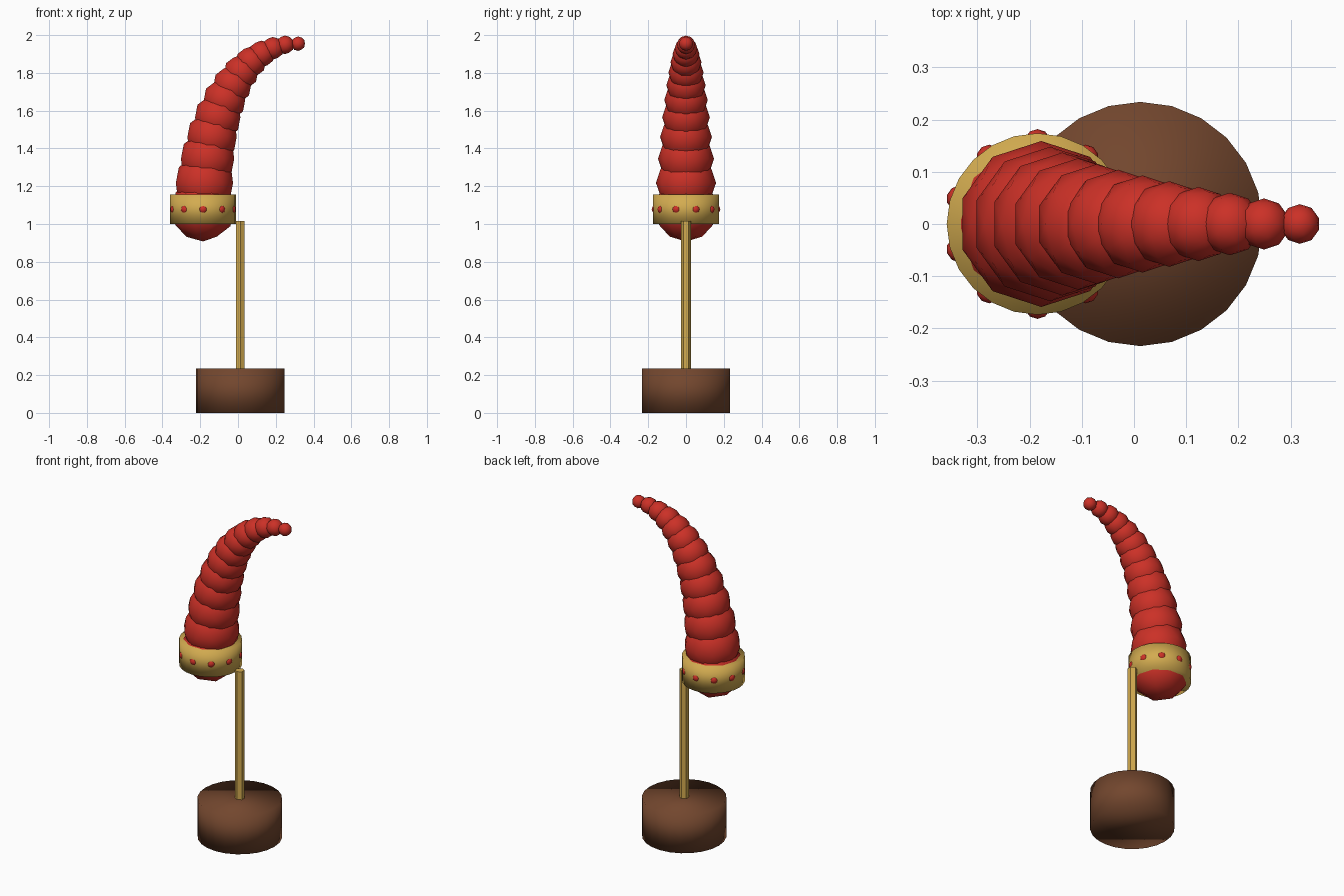
import bpy, bmesh, math
from mathutils import Matrix, Vector

cube = bpy.data.objects.get("Cube")
if cube:
    bpy.data.objects.remove(cube, do_unlink=True)


def material(name, rgb):
    m = bpy.data.materials.new(name)
    m.use_nodes = True
    m.diffuse_color = (*rgb, 1)
    m.node_tree.nodes["Principled BSDF"].inputs["Base Color"].default_value = (*rgb, 1)
    return m


RED = material("horn_red", (0.6, 0.03, 0.02))
GOLD = material("gold", (0.65, 0.41, 0.08))
BROWN = material("wood_brown", (0.17, 0.062, 0.027))


def finish(name, bm, mat, smooth=True):
    mesh = bpy.data.meshes.new(name)
    for f in bm.faces:
        f.smooth = smooth
    bm.to_mesh(mesh)
    bm.free()
    mesh.materials.append(mat)
    obj = bpy.data.objects.new(name, mesh)
    bpy.context.collection.objects.link(obj)


def cylinder(name, x, radius, low, high, sides, mat, smooth=True):
    bm = bmesh.new()
    bmesh.ops.create_cone(bm, cap_ends=True, segments=sides, radius1=radius,
                          radius2=radius, depth=high - low,
                          matrix=Matrix.Translation((x, 0, (low + high) / 2)))
    finish(name, bm, mat, smooth)


def add_ball(bm, center, radius):
    bmesh.ops.create_icosphere(bm, subdivisions=2, radius=radius,
                               matrix=Matrix.Translation(center))


# Stand: round base and six-sided post
cylinder("base", 0.012, 0.234, 0, 0.235, 24, BROWN)
cylinder("post", 0.012, 0.026, 0.235, 1.015, 6, GOLD, smooth=False)

# Horn: overlapping faceted balls shrinking along a curve
start = Vector((-0.185, 0, 1.0775))
steps = 12
bm = bmesh.new()
for i in range(steps + 1):
    t = i / steps
    offset = Vector((0.503 * t ** 1.7, 0, 0.877 * (1 - (1 - t) ** 2)))
    add_ball(bm, start + offset, 0.17 - 0.132 * t)
finish("horn", bm, RED)

# Rim band with ten red studs
cylinder("rim_band", start.x, 0.174, 1.0, 1.155, 24, GOLD)
bm = bmesh.new()
for i in range(10):
    a = math.tau * i / 10 - math.pi / 2
    add_ball(bm, start + 0.157 * Vector((math.cos(a), math.sin(a), 0)), 0.025)
finish("rim_studs", bm, RED)
